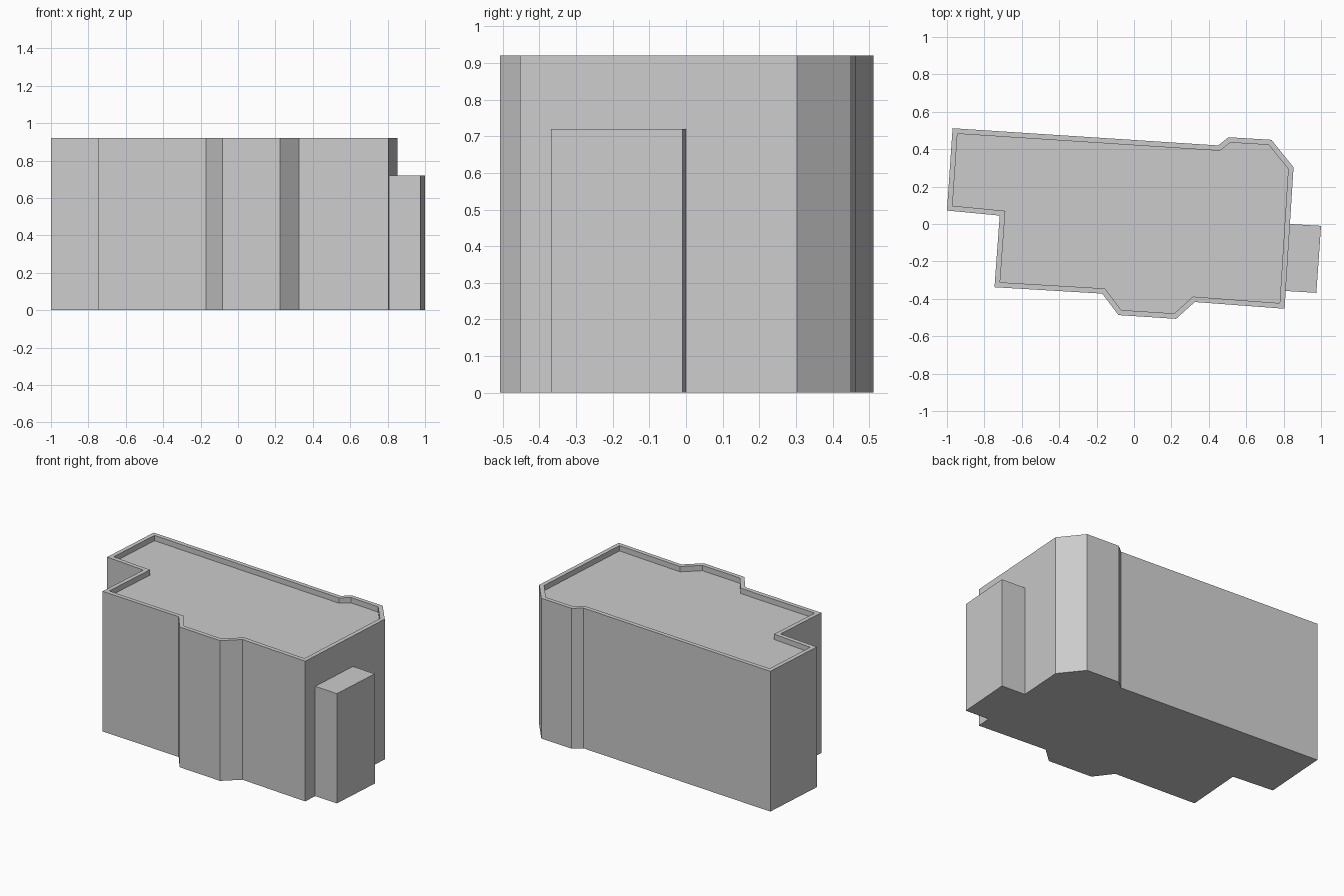
import bpy
import bmesh

cube = bpy.data.objects.get("Cube")
if cube:
    bpy.data.objects.remove(cube, do_unlink=True)

grey = bpy.data.materials.new("plain grey")
grey.use_nodes = True
colour = (0.6, 0.6, 0.6, 1)
grey.diffuse_color = colour
grey.node_tree.nodes["Principled BSDF"].inputs["Base Color"].default_value = colour


def extrude(bm, face, dz):
    """Raise or sink a face and return the moved cap."""
    res = bmesh.ops.extrude_face_region(bm, geom=[face])["geom"]
    cap = next(g for g in res if isinstance(g, bmesh.types.BMFace))
    bmesh.ops.translate(bm, verts=cap.verts, vec=(0, 0, dz))
    return cap


def block(name, outline, height, rim=0, sink=0):
    """Prism over an outline, with an optional parapet round a sunken roof."""
    bm = bmesh.new()
    base = bm.faces.new([bm.verts.new((x, y, 0)) for x, y in outline])
    base.normal_update()
    cap = extrude(bm, base, height)
    bmesh.ops.recalc_face_normals(bm, faces=bm.faces)
    if rim:
        bmesh.ops.inset_region(bm, faces=[cap], thickness=rim, use_even_offset=True)
        old = cap
        cap = extrude(bm, old, -sink)
        if old.is_valid:
            bmesh.ops.delete(bm, geom=[old], context="FACES_ONLY")
        bmesh.ops.recalc_face_normals(bm, faces=bm.faces)
    mesh = bpy.data.meshes.new(name)
    bm.to_mesh(mesh)
    bm.free()
    mesh.materials.append(grey)
    bpy.context.collection.objects.link(bpy.data.objects.new(name, mesh))


# Main building with bays, a notched corner and a parapet
block("main_building", [
    (-0.97, 0.512), (-1, 0.072), (-0.718, 0.045), (-0.746, -0.338),
    (-0.17, -0.372), (-0.083, -0.487), (0.225, -0.507), (0.325, -0.417),
    (0.805, -0.453), (0.853, 0.303), (0.735, 0.45), (0.505, 0.464),
    (0.45, 0.42)], 0.92, rim=0.028, sink=0.035)

# Lower side annex
block("side_annex", [
    (0.811, -0.358), (0.975, -0.368), (1, -0.01), (0.833, 0)], 0.72)
